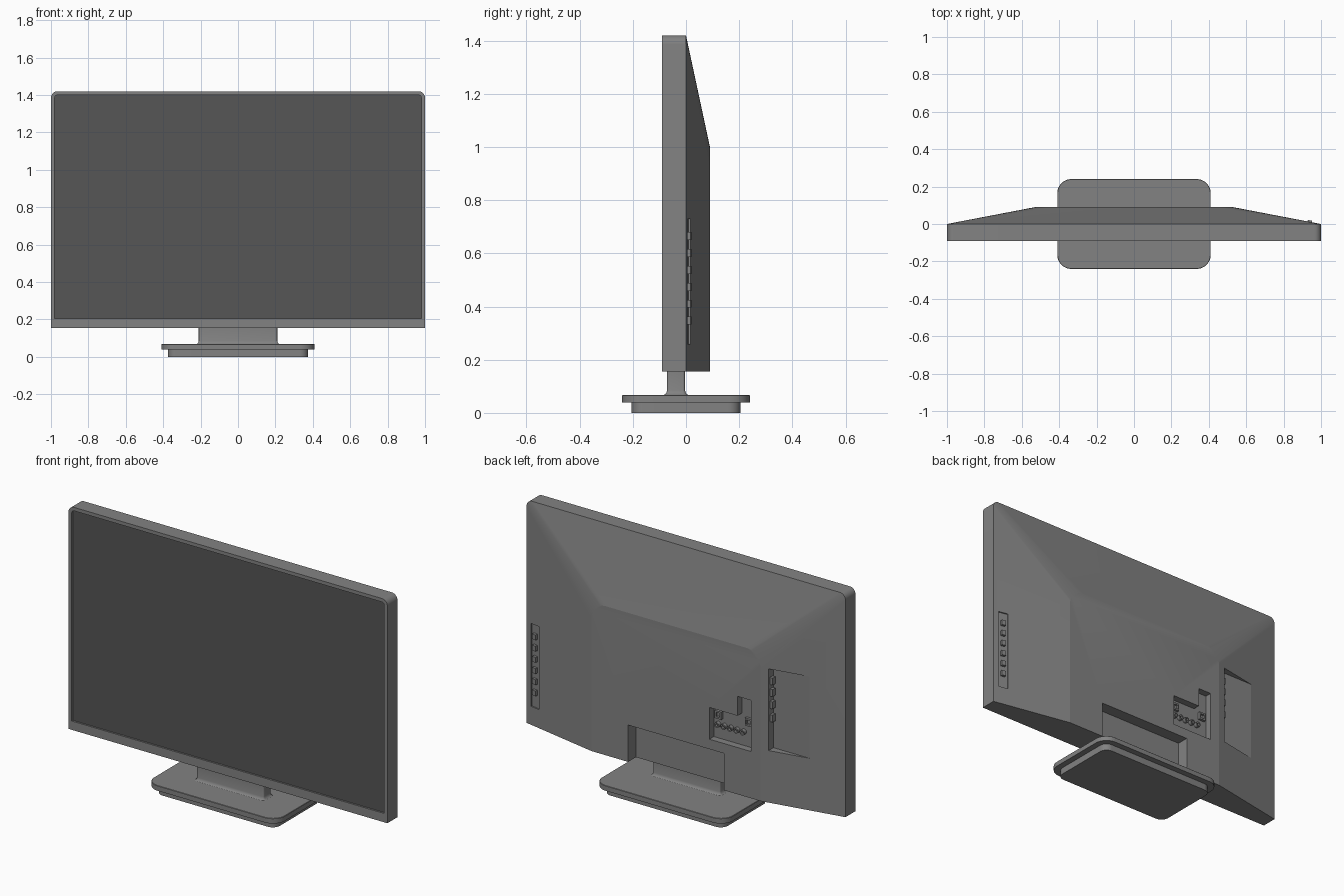
import bpy, bmesh, math
from mathutils import Vector, Matrix

if "Cube" in bpy.data.objects:
    bpy.data.objects.remove(bpy.data.objects["Cube"])


def material(name, rgb):
    m = bpy.data.materials.new(name)
    m.diffuse_color = (*rgb, 1)
    m.use_nodes = True
    m.node_tree.nodes["Principled BSDF"].inputs["Base Color"].default_value = m.diffuse_color
    return m


GREY = material("casing grey", (0.225, 0.225, 0.225))
DARK = material("screen dark grey", (0.092, 0.092, 0.092))


def rounded(w0, w1, h0, h1, r_low, r_high, n=12):
    """Rounded rectangle outline, separate radii for lower and upper corners."""
    pts = []
    for sx, sy, start in ((1, 1, 0), (-1, 1, 90), (-1, -1, 180), (1, -1, 270)):
        r = r_high if sy > 0 else r_low
        cx = w1 - r if sx > 0 else w0 + r
        cy = h1 - r if sy > 0 else h0 + r
        steps = n if r else 0
        for i in range(steps + 1):
            a = math.radians(start + (90 * i / n))
            pts.append((cx + r * math.cos(a), cy + r * math.sin(a)))
    return pts


def loft(name, loops, mats=(GREY,), first_cap_mat=0):
    bm = bmesh.new()
    rings = [[bm.verts.new(p) for p in loop] for loop in loops]
    for a, b in zip(rings, rings[1:]):
        for i in range(len(a)):
            j = (i + 1) % len(a)
            bm.faces.new((a[i], a[j], b[j], b[i]))
    cap = bm.faces.new(rings[0])
    cap.material_index = first_cap_mat
    bm.faces.new(rings[-1])
    bmesh.ops.recalc_face_normals(bm, faces=bm.faces)
    me = bpy.data.meshes.new(name)
    bm.to_mesh(me)
    bm.free()
    ob = bpy.data.objects.new(name, me)
    bpy.context.collection.objects.link(ob)
    for m in mats:
        me.materials.append(m)
    return ob


def at_y(pts, y):
    return [(x, y, z) for x, z in pts]


def at_z(pts, z):
    return [(x, y, z) for x, y in pts]


def prism(name, pts, y0, y1):
    return loft(name, [at_y(pts, y0), at_y(pts, y1)])


def box(name, x0, x1, y0, y1, z0, z1):
    return prism(name, [(x0, z0), (x1, z0), (x1, z1), (x0, z1)], y0, y1)


def activate(ob):
    bpy.ops.object.select_all(action='DESELECT')
    ob.select_set(True)
    bpy.context.view_layer.objects.active = ob


def smooth(ob, deg):
    activate(ob)
    bpy.ops.object.shade_smooth_by_angle(angle=math.radians(deg))


def cut(ob, cutter):
    mod = ob.modifiers.new("cut", 'BOOLEAN')
    mod.operation = 'DIFFERENCE'
    mod.solver = 'EXACT'
    mod.object = cutter
    activate(ob)
    bpy.ops.object.modifier_apply(modifier=mod.name)
    bpy.data.objects.remove(cutter)


# Casing: recessed screen, bezel, slab and tapered back
screen = rounded(-.98, .98, .205, 1.40, 0, .015)
outer = rounded(-1, 1, .155, 1.42, 0, .035)
back = rounded(-.53, .53, .155, 1.0, 0, .09)
casing = loft("casing", [at_y(screen, -.08), at_y(screen, -.09), at_y(outer, -.09),
                         at_y(outer, 0), at_y(back, .09)], (GREY, DARK), 1)

# Recesses: stand notch, rear connector panel, side connector pocket
cut(casing, box("notch_cutter", -.30, .30, .02, .2, .05, .364))
cut(casing, prism("panel_cutter", [(-.47, .42), (-.21, .42), (-.21, .60), (-.386, .60),
                                   (-.386, .71), (-.47, .71)], .05, .2))
cut(casing, box("pocket_cutter", -.9, -.575, .038, .2, .45, .913))

# Button groove, tilted to follow the sloping back
slope = math.atan2(.09, .47)
tilt = Matrix.Translation((.94, .0115, 0)) @ Matrix.Rotation(-slope, 4, 'Z')
groove = box("groove_cutter", -.029, .029, -.007, .02, .26, .73)
groove.data.transform(tilt)
cut(casing, groove)
smooth(casing, 9)

# Side buttons
for i in range(6):
    b = box(f"button_{i + 1}", -.012, .012, -.009, .008, -.015, .015)
    b.data.transform(Matrix.Translation((0, 0, .347 + .0635 * i)) @ tilt)

# Pocket sockets on the inner wall
for i, z in enumerate((.63, .705, .775, .84)):
    box(f"side_socket_{i + 1}", -.592, -.57, .045, .07, z - .02, z + .02)

# Rear panel sockets: two square, five round
for i, (x, z) in enumerate(((-.245, .557), (-.435, .565))):
    s = box(f"square_socket_{i + 1}", x - .021, x + .021, .045, .065, z - .022, z + .022)
    cut(s, box("socket_cutter", x - .012, x + .012, .053, .08, z - .012, z + .012))
for i in range(5):
    x, n = -.24 - .04 * i, 16
    ring = [[(x + r * math.cos(k * math.tau / n), y, .5 + r * math.sin(k * math.tau / n))
             for k in range(n)] for r, y in ((.015, .045), (.015, .07), (.008, .07), (.008, .056))]
    smooth(loft(f"round_socket_{i + 1}", ring), 30)

# Stand: neck with flared foot, top plate and lower base
neck = [at_z(rounded(-.21 - f, .21 + f, -.071 - f, -.004 + f, .008 + f, .008 + f, 6), z)
        for f, z in ((.016, .066), (.008, .07), (.003, .076), (0, .085), (0, .16))]
smooth(loft("stand_neck", neck), 35)
plate = [at_z(rounded(-.41 + f, .41 - f, -.24 + f, .24 - f, .075 - f, .075 - f), z)
         for f, z in ((0, .039), (0, .066), (.002, .068))]
smooth(loft("stand_plate", plate), 30)
foot = rounded(-.375, .375, -.205, .205, .045, .045)
smooth(loft("stand_foot", [at_z(foot, 0), at_z(foot, .039)]), 30)
